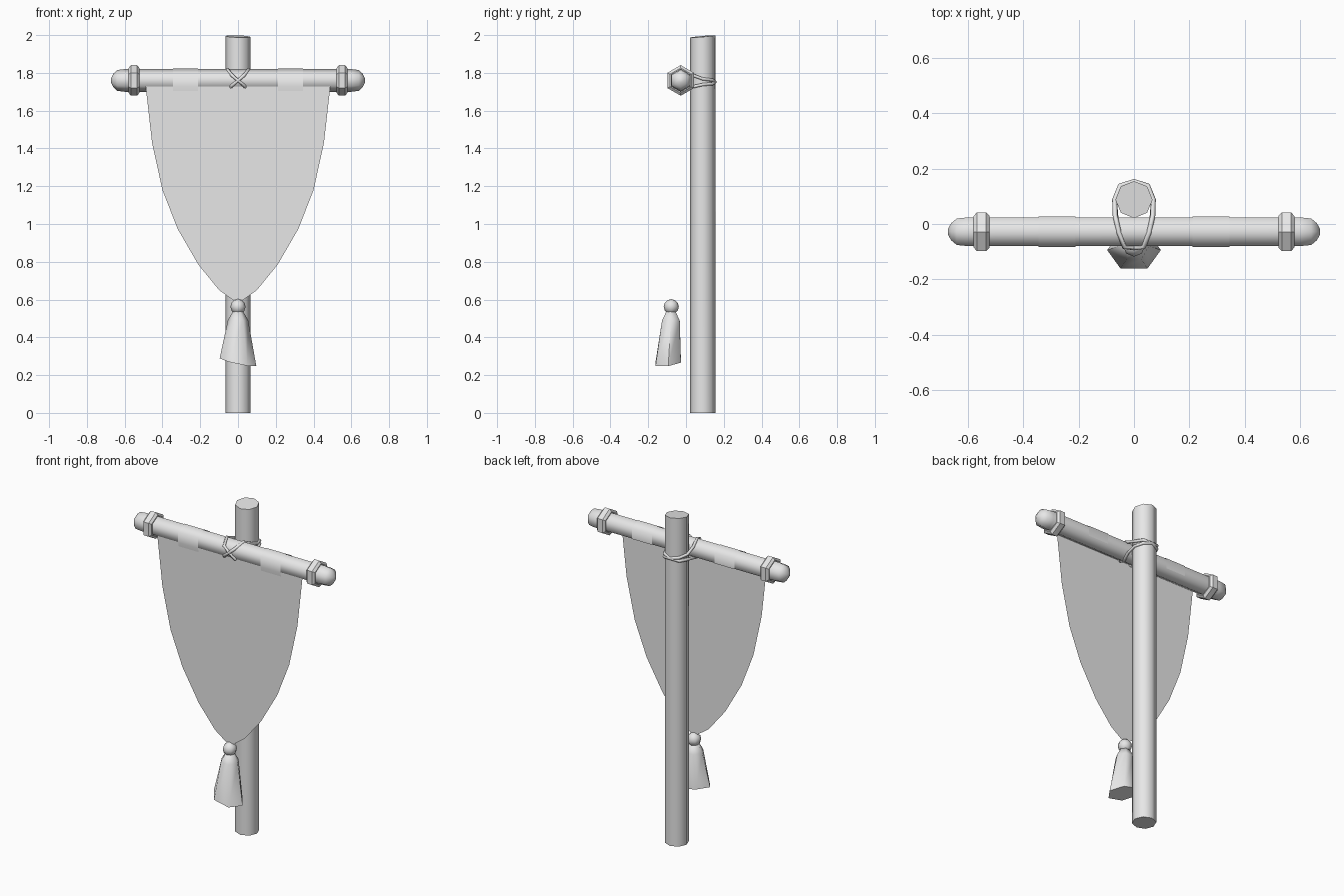
import bpy, bmesh, math
from mathutils import Vector

if "Cube" in bpy.data.objects:
    bpy.data.objects.remove(bpy.data.objects["Cube"])

grey = bpy.data.materials.new("plain_grey")
grey.use_nodes = True
grey.diffuse_color = (0.8, 0.8, 0.8, 1)
grey.node_tree.nodes["Principled BSDF"].inputs["Base Color"].default_value = (0.8, 0.8, 0.8, 1)

BAR = Vector((0, -0.028, 1.76))
POLE_Y = 0.088
CLOTH_Y = -0.078


def finish(name, bm, angle=None):
    """Turn a bmesh into a named, shaded object."""
    mesh = bpy.data.meshes.new(name)
    bm.to_mesh(mesh)
    bm.free()
    mesh.materials.append(grey)
    ob = bpy.data.objects.new(name, mesh)
    bpy.context.collection.objects.link(ob)
    if angle:
        bpy.ops.object.select_all(action='DESELECT')
        ob.select_set(True)
        bpy.context.view_layer.objects.active = ob
        bpy.ops.object.shade_smooth_by_angle(angle=math.radians(angle))
    return ob


def loft(profile, sides, place):
    """Skin rings given as (position, radius); place maps (t, a, b) to a point."""
    bm = bmesh.new()
    rings = []
    for t, r in profile:
        turn = [2 * math.pi * i / sides for i in range(sides)]
        rings.append([bm.verts.new(place(t, r * math.cos(a), r * math.sin(a))) for a in turn])
    for lo, hi in zip(rings, rings[1:]):
        for i in range(sides):
            j = (i + 1) % sides
            bm.faces.new((lo[i], lo[j], hi[j], hi[i]))
    bm.faces.new(rings[0][::-1])
    bm.faces.new(rings[-1])
    bmesh.ops.recalc_face_normals(bm, faces=bm.faces)
    return bm


def along_bar(t, a, b):
    return BAR + Vector((t, b, a))


# Upright pole with a slightly uneven top
pole = loft([(0, 0.067), (1.993, 0.067)], 8,
            lambda t, a, b: Vector((a, POLE_Y + b, t + (0.09 * b - 0.04 * a if t else 0))))
finish("pole", pole, 50)

# Six-sided crossbar with rounded ends
half = [(0.60, 0.06), (0.64, 0.055), (0.66, 0.036), (0.672, 0.012)]
finish("crossbar", loft([(-t, r) for t, r in reversed(half)] + half, 6, along_bar), 65)

# Bevelled collars near both ends
for side, label in ((1, "left"), (-1, "right")):
    ring = [(0.522, 0.066), (0.534, 0.081), (0.567, 0.081), (0.579, 0.066)]
    finish("collar_" + label, loft([(side * t, r) for t, r in ring], 6, along_bar), 30)

# Hanging cloth, tapering in a curve to a point
edge = [(0.49, 1.74), (0.455, 1.43), (0.40, 1.18), (0.32, 0.975),
        (0.21, 0.785), (0.10, 0.65), (0.03, 0.60)]
bm = bmesh.new()
rows = [[bm.verts.new((s * x, CLOTH_Y, z)) for s in (-1, 1)] for x, z in edge]
for up, down in zip(rows, rows[1:]):
    bm.faces.new((up[0], down[0], down[1], up[1]))
tip = bm.verts.new((0, CLOTH_Y, 0.58))
bm.faces.new((rows[-1][0], tip, rows[-1][1]))
finish("cloth", bm)

# Cloth loops over the crossbar
for side, label in ((1, "left"), (-1, "right")):
    bm = bmesh.new()
    wrap = [BAR + Vector((0, 0.063 * math.sin(a), 0.063 * math.cos(a)))
            for a in (math.radians(60 * k) for k in (2, 1, 0, -1, -2))]
    wrap.append(Vector((0, CLOTH_Y - 0.002, 1.705)))
    pairs = [[bm.verts.new(p + Vector((side * 0.278 + w, 0, 0))) for w in (-0.067, 0.067)]
             for p in wrap]
    for a, b in zip(pairs, pairs[1:]):
        bm.faces.new((a[0], b[0], b[1], a[1]))
    bmesh.ops.recalc_face_normals(bm, faces=bm.faces)
    finish("cloth_loop_" + label, bm, 65)

# Two crossing ropes binding the bar to the pole
path = [(0, -0.086, 1.76), (0.035, -0.083, 1.79), (0.055, -0.028, 1.818),
        (0.068, 0.03, 1.79), (0.07, 0.088, 1.768), (0.05, 0.138, 1.762),
        (0, 0.154, 1.752), (-0.05, 0.138, 1.742), (-0.07, 0.088, 1.738),
        (-0.066, 0.03, 1.725), (-0.05, -0.028, 1.702), (-0.035, -0.083, 1.73)]
for side, label in ((1, "left"), (-1, "right")):
    bm = bmesh.new()
    pts = [Vector((side * x, y, z)) for x, y, z in path]
    rings = []
    for i, p in enumerate(pts):
        along = (pts[(i + 1) % len(pts)] - pts[i - 1]).normalized()
        out = along.cross(Vector((0, 0, 1))).normalized()
        up = out.cross(along)
        rings.append([bm.verts.new(p + 0.009 * (out * math.cos(a) + up * math.sin(a)))
                      for a in (2 * math.pi * k / 6 for k in range(6))])
    for i, ring in enumerate(rings):
        nxt = rings[(i + 1) % len(rings)]
        for k in range(6):
            m = (k + 1) % 6
            bm.faces.new((ring[k], ring[m], nxt[m], nxt[k]))
    bmesh.ops.recalc_face_normals(bm, faces=bm.faces)
    finish("lashing_" + label, bm, 65)

# Tassel knot
ball = [(0.04 * math.cos(a), max(0.04 * math.sin(a), 0.003))
        for a in (math.pi * k / 6 for k in range(7))]
finish("tassel_knot", loft(ball, 8, lambda t, a, b: Vector((a, CLOTH_Y - b, 0.562 + t))), 60)


# Tassel skirt: flared, with a slanted hem
def skirt_point(t, a, b):
    low = max(0, (0.49 - t) / 0.22)
    return Vector((a, -0.08 - 0.014 * low + b * (1 - 0.2 * low),
                   t + low * (0.1 * b - 0.21 * a)))


finish("tassel_skirt", loft([(0.268, 0.097), (0.49, 0.054), (0.54, 0.026)], 6, skirt_point), 65)
